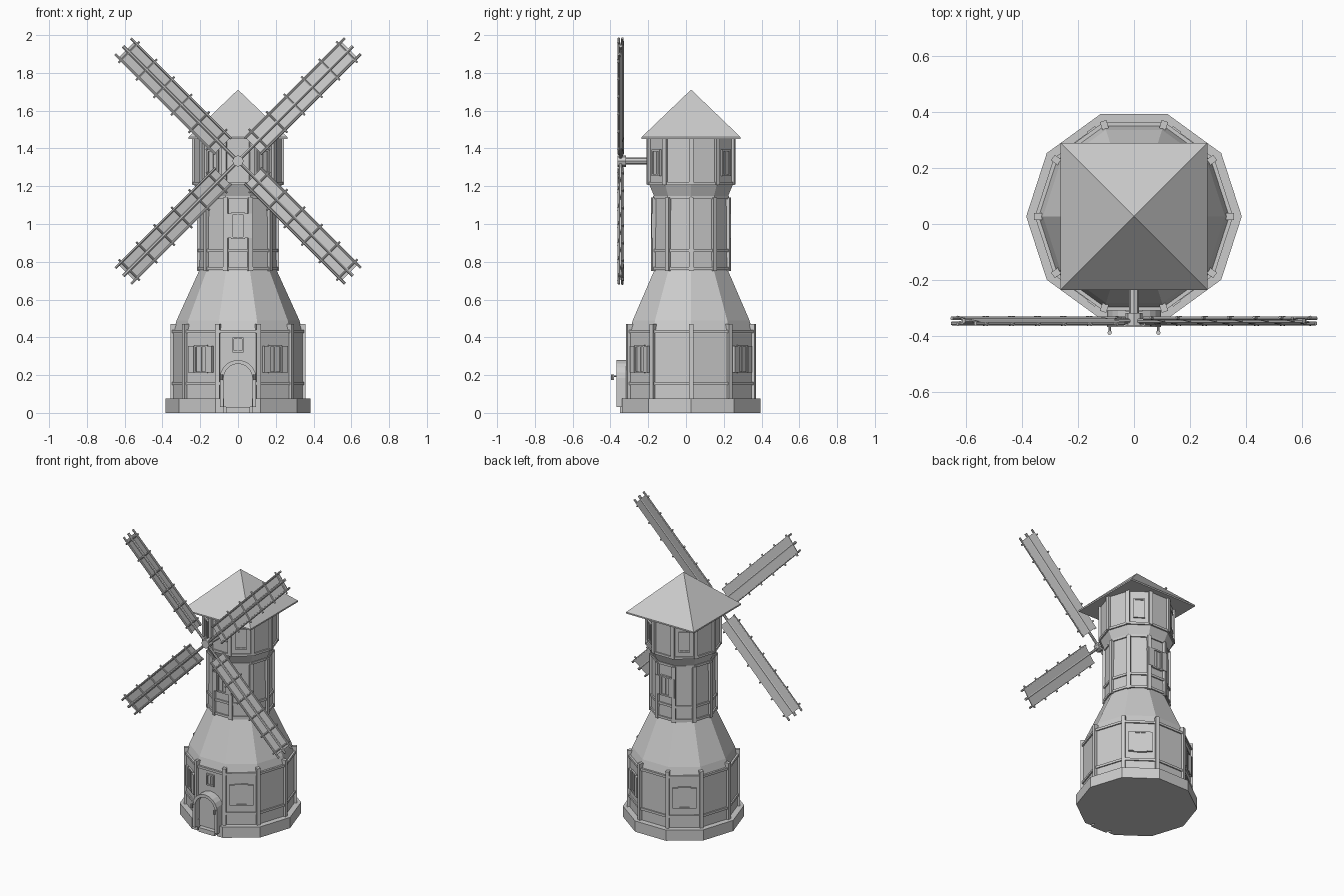
import bpy, bmesh, math
from mathutils import Matrix, Vector

if "Cube" in bpy.data.objects:
    bpy.data.objects.remove(bpy.data.objects["Cube"])

CY = 0.027          # tower axis offset in y
COS = math.cos(math.pi / 10)
T, R = Matrix.Translation, Matrix.Rotation


def finish(bm, name):
    bmesh.ops.recalc_face_normals(bm, faces=bm.faces[:])
    me = bpy.data.meshes.new(name)
    bm.to_mesh(me)
    bm.free()
    ob = bpy.data.objects.new(name, me)
    bpy.context.collection.objects.link(ob)
    return ob


def box(bm, m, size, loc=(0, 0, 0)):
    bmesh.ops.create_cube(bm, size=1, matrix=m @ T(loc) @ Matrix.Diagonal((*size, 1)))


def rod(bm, m, r, length, seg=8):
    bmesh.ops.create_cone(bm, cap_ends=True, segments=seg, radius1=r, radius2=r,
                          depth=length, matrix=m)


def lathe(bm, profile, n=10, start=0.0, closed=False):
    """Turn an (r, z) profile round the tower axis with n flat sides."""
    rings = []
    for r, z in profile:
        rings.append([bm.verts.new((r * math.cos(start + 2 * math.pi * i / n),
                                    CY + r * math.sin(start + 2 * math.pi * i / n), z))
                      for i in range(n)])
    pairs = list(zip(rings, rings[1:]))
    if closed:
        pairs.append((rings[-1], rings[0]))
    for a, b in pairs:
        for i in range(n):
            j = (i + 1) % n
            bm.faces.new((a[i], a[j], b[j], b[i]))
    if not closed:
        bm.faces.new(rings[0])
        bm.faces.new(rings[-1])


def on_face(deg, radius, z):
    """Matrix on a tower side: local x outward, y along the side, z up."""
    return T((0, CY, z)) @ R(math.radians(deg), 4, 'Z') @ T((radius, 0, 0))


# Tower body
bm = bmesh.new()
lathe(bm, [(0.345, 0.07), (0.345, 0.42), (0.325, 0.49), (0.207, 0.75),
           (0.203, 1.14), (0.233, 1.21), (0.233, 1.455)])
finish(bm, "tower_body")

# Plinth with a notch for the doorway
bm = bmesh.new()
lathe(bm, [(0.385, 0), (0.385, 0.075)])
plinth = finish(bm, "plinth")
bm = bmesh.new()
box(bm, Matrix(), (0.15, 0.1, 0.3), (0, -0.36, 0.1))
cutter = finish(bm, "doorway_cutter")
cutter.hide_render = True
cutter.hide_viewport = True
mod = plinth.modifiers.new("doorway", 'BOOLEAN')
mod.operation, mod.object, mod.solver = 'DIFFERENCE', cutter, 'EXACT'

# Horizontal timber bands
bm = bmesh.new()
for z, r in [(0.155, 0.345), (0.43, 0.345), (0.765, 0.207), (0.86, 0.206),
             (1.14, 0.203), (1.215, 0.233)]:
    lathe(bm, [(r - 0.005, z - 0.008), (r + 0.009, z - 0.008),
               (r + 0.009, z + 0.008), (r - 0.005, z + 0.008)], closed=True)
finish(bm, "timber_bands")

# Corner posts on the three upright stages
bm = bmesh.new()
for k in range(10):
    for r, z0, z1 in [(0.343, 0.075, 0.47), (0.203, 0.75, 1.14), (0.229, 1.21, 1.455)]:
        box(bm, on_face(36 * k, r, (z0 + z1) / 2), (0.03, 0.024, z1 - z0))
finish(bm, "corner_posts")

# Square pyramid roof
bm = bmesh.new()
c = 0.262 * math.sqrt(2)
lathe(bm, [(c, 1.45), (c, 1.46), (0.002, 1.71)], n=4, start=math.pi / 4)
finish(bm, "roof")


# Windows: frame, pane, glazing bar and optional pair of shutters
def window(bm, deg, radius, z, w, h, shutter=0.0):
    m = on_face(deg, radius * COS, z)
    t = 0.01
    box(bm, m, (0.006, w, h))
    for s in (-1, 1):
        box(bm, m, (0.022, t, h), (0, s * (w - t) / 2, 0))
        box(bm, m, (0.022, w, t), (0, 0, s * (h - t) / 2))
        if shutter:
            box(bm, m, (0.03, shutter, h - 0.01), (0, s * (w + shutter) / 2, 0))
    box(bm, m, (0.014, 0.007, h))


bm = bmesh.new()
for deg in (-126, -54, 54, 126):
    window(bm, deg, 0.345, 0.285, 0.085, 0.15, 0.034)
    window(bm, deg, 0.233, 1.325, 0.075, 0.14)
for deg in (-90, 90):
    window(bm, deg, 0.206, 0.99, 0.075, 0.14, 0.036)
window(bm, -90, 0.345, 0.36, 0.06, 0.08)
finish(bm, "windows")


# Arched door: surround, leaf and step
def arch(r, z0, zc, n=10):
    return ([(r, z0)] + [(r * math.cos(math.pi * i / n), zc + r * math.sin(math.pi * i / n))
                         for i in range(n + 1)] + [(-r, z0)])


def prism(bm, faces2d, y0, y1):
    for pts in faces2d:
        f = bm.faces.new([bm.verts.new((x, y0, z)) for x, z in pts])
        ext = bmesh.ops.extrude_face_region(bm, geom=[f])
        vs = [v for v in ext["geom"] if isinstance(v, bmesh.types.BMVert)]
        bmesh.ops.translate(bm, verts=vs, vec=(0, y1 - y0, 0))


bm = bmesh.new()
prism(bm, [arch(0.096, 0.03, 0.184) + arch(0.076, 0.03, 0.184)[::-1]], -0.367, -0.295)
finish(bm, "door_surround")
bm = bmesh.new()
prism(bm, [arch(0.078, 0.03, 0.184)], -0.32, -0.295)
finish(bm, "door_leaf")
bm = bmesh.new()
box(bm, Matrix(), (0.125, 0.045, 0.03), (0, -0.328, 0.015))
finish(bm, "door_step")

# Lamps on short brackets beside the door
bm = bmesh.new()
for x in (-0.087, 0.087):
    rod(bm, T((x, -0.375, 0.195)) @ R(math.pi / 2, 4, 'X'), 0.004, 0.03)
    rod(bm, T((x, -0.388, 0.188)), 0.008, 0.028)
finish(bm, "door_lamps")

# Sail axle and hub
HUB = Vector((0, -0.342, 1.333))
bm = bmesh.new()
rod(bm, T((0, -0.27, HUB.z)) @ R(math.pi / 2, 4, 'X'), 0.018, 0.18)
rod(bm, T((0, -0.34, HUB.z)) @ R(math.pi / 2, 4, 'X'), 0.03, 0.045)
finish(bm, "sail_axle")

# Four pitched lattice sails
for k in range(4):
    t = math.radians(45 + 90 * k)
    ct, st = math.cos(t), math.sin(t)
    m = T(HUB) @ Matrix(((ct, -st, 0, 0), (0, 0, -1, 0), (st, ct, 0, 0), (0, 0, 0, 1)))
    m = m @ R(math.radians(-9), 4, 'X')
    bm = bmesh.new()
    box(bm, m, (0.72, 0.128, 0.005), (0.475, 0, 0))
    finish(bm, f"sail_cloth_{k + 1}")
    bm = bmesh.new()
    along = R(math.pi / 2, 4, 'Y')
    rod(bm, m @ T((0.43, 0, 0.004)) @ along, 0.009, 0.86)
    for s in (-1, 1):
        rod(bm, m @ T((0.485, s * 0.06, 0.004)) @ along, 0.007, 0.75)
    for i in range(6):
        rod(bm, m @ T((0.16 + 0.131 * i, 0, 0.004)) @ R(math.pi / 2, 4, 'X'), 0.006, 0.158)
    finish(bm, f"sail_frame_{k + 1}")
